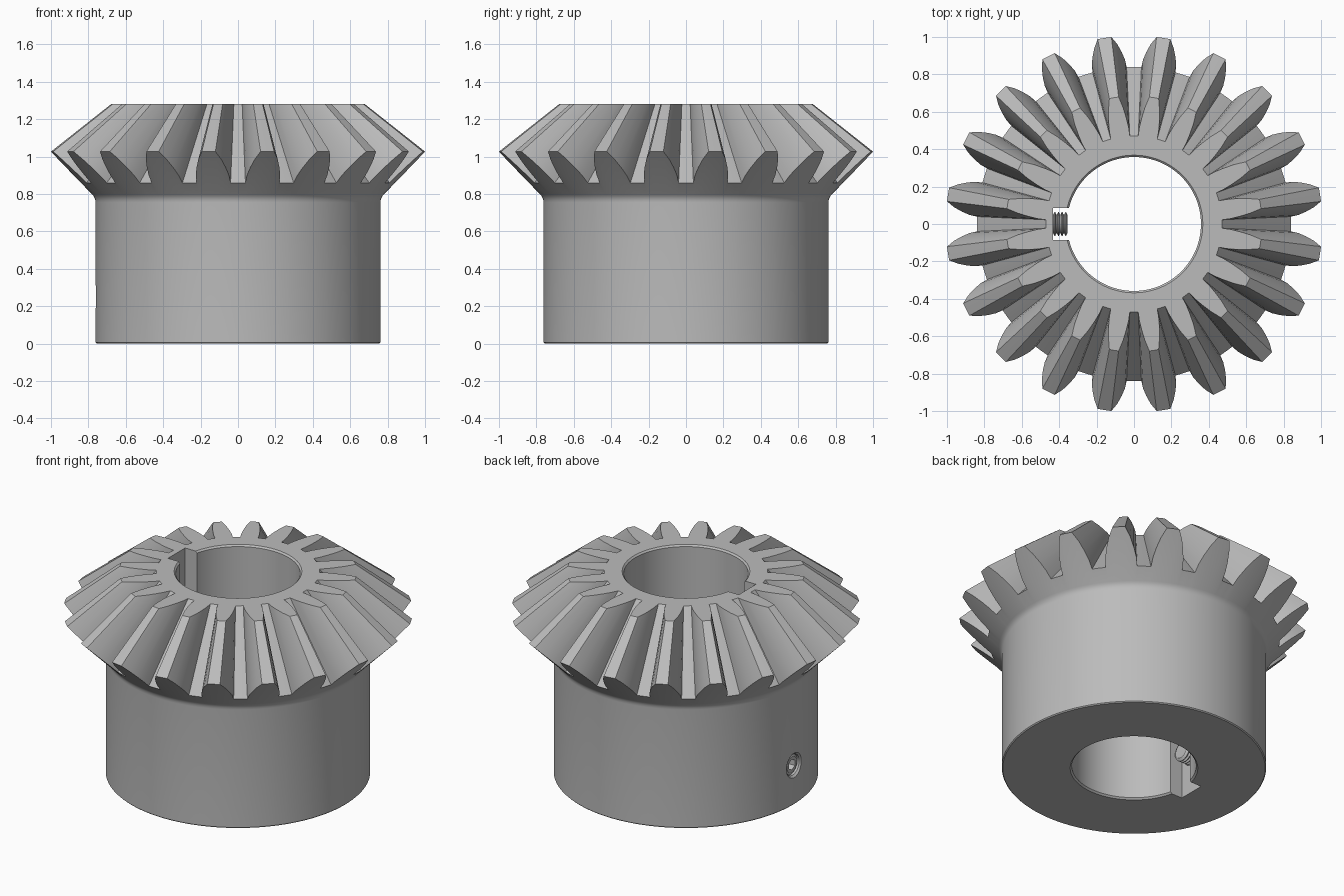
import bpy
import bmesh
from math import sin, cos, radians, tau, pi

if "Cube" in bpy.data.objects:
    bpy.data.objects.remove(bpy.data.objects["Cube"])

steel = bpy.data.materials.new("grey steel")
steel.use_nodes = True
steel.diffuse_color = (0.5, 0.5, 0.5, 1)
steel.node_tree.nodes["Principled BSDF"].inputs["Base Color"].default_value = (0.5, 0.5, 0.5, 1)

TEETH = 20
APEX = 1.815      # height where all tooth lines meet
TOP = 1.28
HUB = 0.762
BORE = 0.358
ROOT = 0.84
SCREW_Z = 0.25


def loft(name, rings):
    """Skin a stack of equal-length rings and cap both ends."""
    bm = bmesh.new()
    loops = [[bm.verts.new(p) for p in ring] for ring in rings]
    count = len(loops[0])
    for low, high in zip(loops, loops[1:]):
        for i in range(count):
            j = (i + 1) % count
            bm.faces.new((low[i], low[j], high[j], high[i]))
    bm.faces.new(loops[0][::-1])
    bm.faces.new(loops[-1])
    bmesh.ops.recalc_face_normals(bm, faces=bm.faces)
    mesh = bpy.data.meshes.new(name)
    bm.to_mesh(mesh)
    bm.free()
    mesh.materials.append(steel)
    obj = bpy.data.objects.new(name, mesh)
    bpy.context.collection.objects.link(obj)
    return obj


def turned(name, profile, sides):
    """Solid of revolution about z from (radius, height) pairs."""
    angles = [tau * i / sides for i in range(sides)]
    return loft(name, [[(r * cos(a), r * sin(a), z) for a in angles] for r, z in profile])


def activate(obj):
    bpy.ops.object.select_all(action='DESELECT')
    obj.select_set(True)
    bpy.context.view_layer.objects.active = obj


def cut(obj, cutter):
    cutter.hide_render = True
    mod = obj.modifiers.new("cut", 'BOOLEAN')
    mod.operation = 'DIFFERENCE'
    mod.solver = 'EXACT'
    mod.object = cutter
    activate(obj)
    bpy.ops.object.modifier_apply(modifier=mod.name)
    bpy.data.objects.remove(cutter)


def smooth(obj):
    activate(obj)
    bpy.ops.object.shade_smooth_by_angle(angle=radians(28))


def lay_along_x(obj):
    """Local z points to -x at the screw height."""
    obj.rotation_euler = (0, -pi / 2, 0)
    obj.location = (0, 0, SCREW_Z)
    bpy.context.view_layer.update()


# Tooth outline on the back cone: (half angle in degrees, radius)
flank = [(6.3, ROOT), (5.85, 0.88), (4.95, 0.92), (3.7, 0.965), (2.1, 1.007)]
tooth = [(-a, r) for a, r in flank] + [(0, 1.007)] + flank[::-1]
tooth += [(8.1, ROOT), (9.9, ROOT)]
pitch = 360 / TEETH
outline = [(radians(pitch * (k + 0.5) + a), r) for k in range(TEETH) for a, r in tooth]


def ring(radius, z):
    return [(radius * cos(a), radius * sin(a), z) for a, r in outline]


# Gear body: hub, fillet, back cone, large tooth ends, small tooth ends
rings = [ring(HUB - 0.006, 0), ring(HUB, 0.006), ring(HUB, 0.755)]
fillet = 0.06
for step in range(1, 5):
    t = radians(45) * step / 4
    rings.append(ring(HUB + fillet * (1 - cos(t)), 0.755 + fillet * sin(t)))
large_end = [(r * cos(a), r * sin(a), r + 0.02) for a, r in outline]
small_end = []
for x, y, z in large_end:
    s = (APEX - TOP) / (APEX - z)
    small_end.append((x * s, y * s, TOP))
gear = loft("bevel_gear", rings + [large_end, small_end])

# Bore with small chamfers
cut(gear, turned("bore_cutter", [
    (BORE + 0.02, -0.01), (BORE, 0.01), (BORE, TOP - 0.01), (BORE + 0.02, TOP + 0.01)], 96))

# Keyway
w = 0.086
cut(gear, loft("keyway_cutter", [
    [(-0.432, -w, z), (-0.2, -w, z), (-0.2, w, z), (-0.432, w, z)] for z in (-0.1, TOP + 0.1)]))

# Threaded hole for the set screw
hole = turned("screw_hole_cutter", [
    (0.066, 0.3), (0.066, HUB - 0.012), (0.09, HUB + 0.012)], 40)
lay_along_x(hole)
cut(gear, hole)
smooth(gear)

# Set screw with thread ridges and a hex socket
START, END, THREAD = 0.355, 0.745, 0.0195
profile = [(0.048, START)]
for i in range(int((END - START) / THREAD)):
    z = START + THREAD * i
    profile += [(0.052, z + 0.003), (0.064, z + 0.008), (0.064, z + 0.012), (0.052, z + 0.017)]
profile += [(0.05, END)]
screw = turned("set_screw", profile, 32)
lay_along_x(screw)
socket = turned("socket_cutter", [(0.034, 0.64), (0.034, 0.8)], 6)
lay_along_x(socket)
cut(screw, socket)
smooth(screw)
